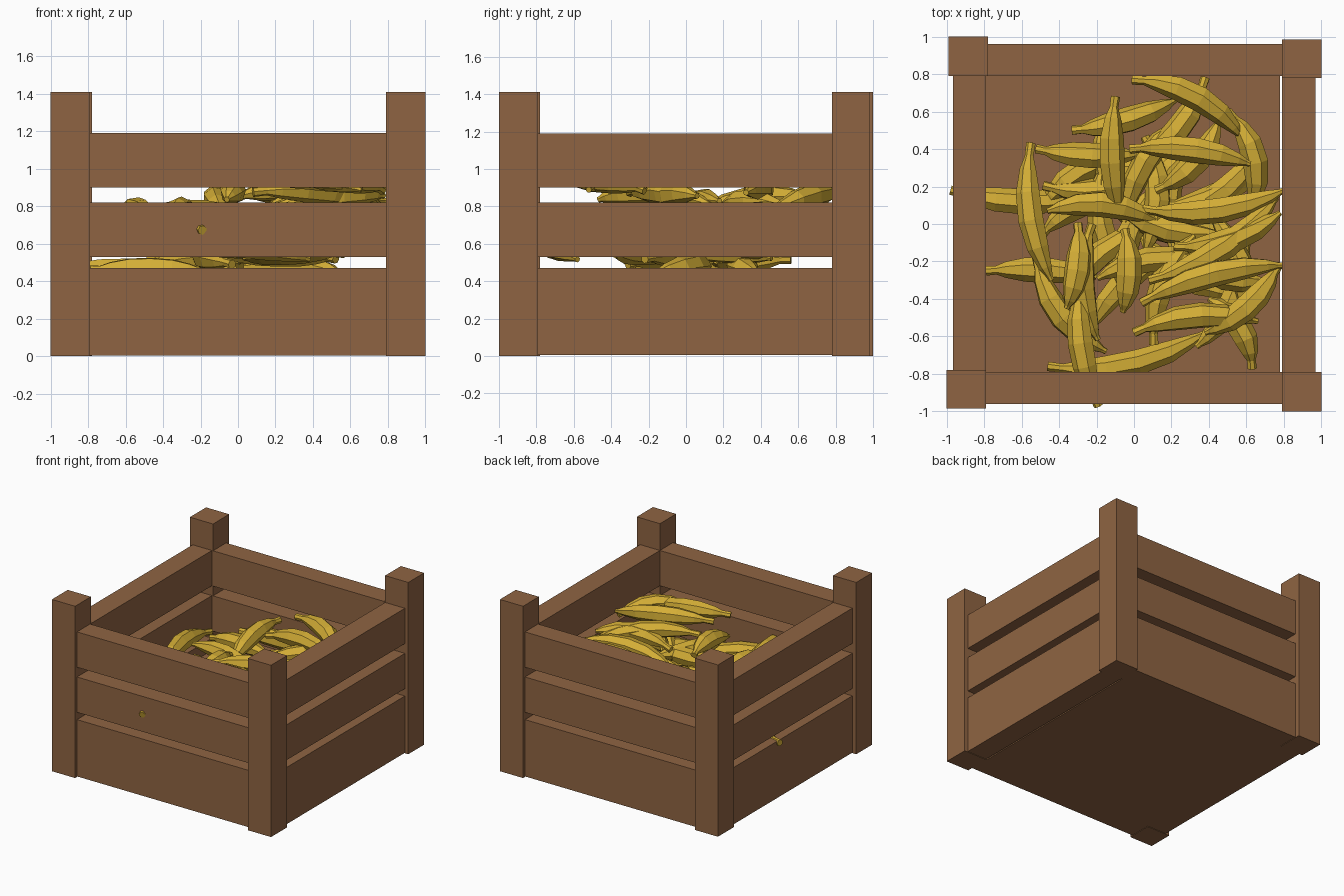
import bpy, bmesh, math, random
from mathutils import Vector

if "Cube" in bpy.data.objects:
    bpy.data.objects.remove(bpy.data.objects["Cube"])

random.seed(7)


def material(name, rgb):
    m = bpy.data.materials.new(name)
    lin = [(c / 255 / 12.92) if c < 10 else ((c / 255 + 0.055) / 1.055) ** 2.4 for c in rgb]
    m.diffuse_color = (*lin, 1)
    m.use_nodes = True
    m.node_tree.nodes["Principled BSDF"].inputs["Base Color"].default_value = m.diffuse_color
    return m


WOOD = material("brown_wood", (143, 100, 66))
GOLD = material("banana_yellow", (212, 174, 54))


def finish(name, bm, mat):
    bmesh.ops.recalc_face_normals(bm, faces=bm.faces)
    me = bpy.data.meshes.new(name)
    bm.to_mesh(me)
    bm.free()
    me.materials.append(mat)
    ob = bpy.data.objects.new(name, me)
    bpy.context.collection.objects.link(ob)


def box(name, x0, x1, y0, y1, z0, z1):
    bm = bmesh.new()
    bmesh.ops.create_cube(bm, size=1)
    for v in bm.verts:
        v.co = Vector(((x0 + x1) / 2 + v.co.x * (x1 - x0),
                       (y0 + y1) / 2 + v.co.y * (y1 - y0),
                       (z0 + z1) / 2 + v.co.z * (z1 - z0)))
    finish(name, bm, WOOD)


# corner posts
box("post_front_left", -1.0, -0.79, -0.985, -0.78, 0, 1.41)
box("post_front_right", 0.79, 1.0, -1.0, -0.79, 0, 1.41)
box("post_back_left", -0.99, -0.78, 0.79, 1.0, 0, 1.41)
box("post_back_right", 0.79, 1.0, 0.78, 0.985, 0, 1.41)

# three slats on every side
for i, (z0, z1) in enumerate([(0.004, 0.47), (0.53, 0.82), (0.90, 1.19)]):
    box(f"front_slat_{i}", -0.80, 0.80, -0.96, -0.79, z0, z1)
    box(f"back_slat_{i}", -0.80, 0.80, 0.79, 0.96, z0, z1)
    box(f"left_slat_{i}", -0.965, -0.79, -0.80, 0.80, z0, z1)
    box(f"right_slat_{i}", 0.79, 0.97, -0.80, 0.80, z0, z1)

# raised floor, with a narrow gap along the right side
box("floor", -0.79, 0.78, -0.79, 0.79, 0.004, 0.37)

# banana profile: (position along length, radius)
PROFILE = [(0, .026), (.09, .024), (.18, .045), (.35, .066), (.55, .070),
           (.75, .060), (.90, .036), (.97, .018), (1, .016)]
SIDES = 7


def banana(bm, a, b, bow, lift):
    """Curved tapering tube from a to b, bowed sideways and upwards."""
    d = b - a
    side = Vector((-d.y, d.x, 0)).normalized() * bow + Vector((0, 0, lift))
    spin = random.uniform(0, 1)
    rings = []
    for t, r in PROFILE:
        c = a + d * t + side * (4 * t * (1 - t))
        tan = (d + side * (4 - 8 * t)).normalized()
        u = tan.cross(Vector((0, 0, 1))).normalized()
        w = u.cross(tan)
        ring = []
        for k in range(SIDES):
            g = 2 * math.pi * k / SIDES + spin
            ring.append(bm.verts.new(c + (u * math.cos(g) + w * math.sin(g)) * r))
        rings.append(ring)
    for p, q in zip(rings, rings[1:]):
        for k in range(SIDES):
            n = (k + 1) % SIDES
            bm.faces.new((p[k], p[n], q[n], q[k]))
    bm.faces.new(rings[0][::-1])
    bm.faces.new(rings[-1])


# visible upper bananas: start x, y, end x, y, sideways bow, height
TOP = [
    (-.98, .18, -.28, .14, -.04, .455), (-.79, -.25, -.20, -.28, .02, .46),
    (-.55, .43, -.44, -.30, -.06, .74), (-.52, .40, .02, .37, -.02, .70),
    (-.33, .50, .22, .66, -.03, .72), (-.10, .68, -.08, .05, -.03, .80),
    (-.01, .77, .58, .46, .08, .82), (.38, .78, .02, .33, .06, .70),
    (.50, .60, .63, .08, .08, .72), (-.02, .40, .62, .32, .04, .86),
    (.12, .18, .45, .55, -.06, .78), (.05, .08, .80, .18, -.06, .78),
    (.22, -.12, .78, .06, -.06, .82), (.08, -.30, .76, .14, -.07, .84),
    (.04, -.42, .79, -.22, .05, .93), (.0, -.58, .66, -.52, .06, .92),
    (.77, -.22, .38, -.58, .05, .90), (.63, -.77, .40, -.40, -.06, .62),
    (-.46, -.76, .38, -.58, -.08, .56), (-.19, -.97, -.29, -.35, .04, .69),
    (-.52, -.18, -.15, -.68, -.08, .60), (-.05, -.03, -.06, -.47, .03, .84),
    (-.30, .0, -.36, -.45, .03, .74),
]
for i, (x0, y0, x1, y1, bow, z) in enumerate(TOP):
    bm = bmesh.new()
    tilt = random.uniform(-.05, .05) if i > 1 else 0
    banana(bm, Vector((x0, y0, z - tilt)), Vector((x1, y1, z + tilt)), bow,
           .04 if i > 1 else 0)
    finish(f"banana_{i}", bm, GOLD)

# lower layers of the heap
for i in range(26):
    bm = bmesh.new()
    ang, rad = random.uniform(0, 6.28), .5 * math.sqrt(random.random())
    c = Vector((.13 + rad * math.cos(ang), -.02 + rad * math.sin(ang), .44 + .012 * i))
    h = random.uniform(0, 6.28)
    d = Vector((math.cos(h), math.sin(h), random.uniform(-.15, .15))) * .31
    ends = [c - d, c + d]
    for e in ends:
        e.x = max(-.5, min(.70, e.x))
        e.y = max(-.72, min(.70, e.y))
        e.z = max(.43, e.z)
    banana(bm, *ends, random.choice((-.07, .07)), .02)
    finish(f"lower_banana_{i}", bm, GOLD)
